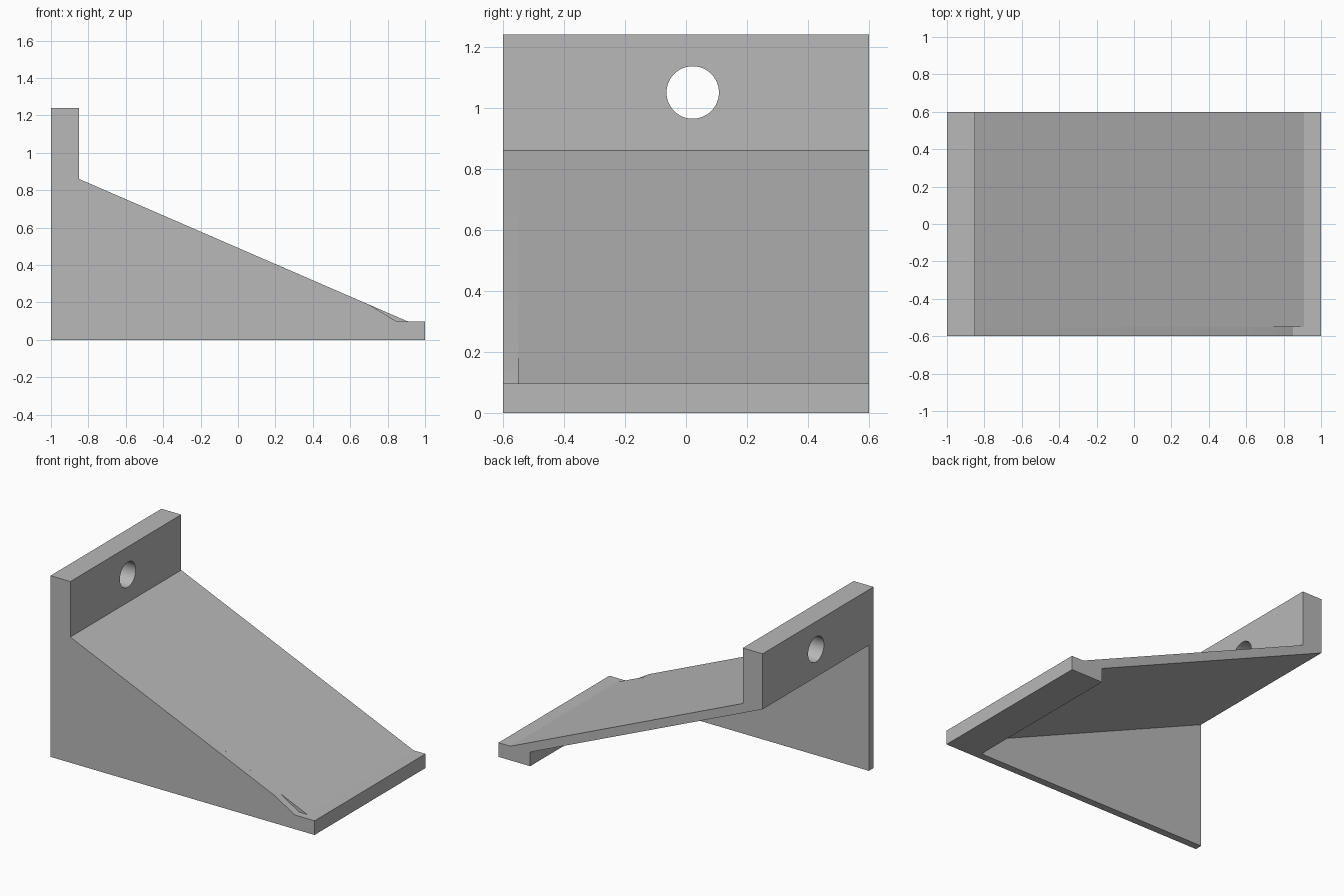
import bpy
import bmesh
import math

cube = bpy.data.objects.get("Cube")
if cube:
    bpy.data.objects.remove(cube, do_unlink=True)

grey = bpy.data.materials.new("plain grey")
grey.use_nodes = True
colour = (0.48, 0.48, 0.48, 1)
grey.diffuse_color = colour
grey.node_tree.nodes["Principled BSDF"].inputs["Base Color"].default_value = colour


def extrude_profile(name, points, y0, y1):
    """Extrude an x-z profile along y into a closed solid."""
    bm = bmesh.new()
    face = bm.faces.new([bm.verts.new((x, y0, z)) for x, z in points])
    made = bmesh.ops.extrude_face_region(bm, geom=[face])["geom"]
    moved = [v for v in made if isinstance(v, bmesh.types.BMVert)]
    bmesh.ops.translate(bm, verts=moved, vec=(0, y1 - y0, 0))
    bmesh.ops.recalc_face_normals(bm, faces=bm.faces[:])
    mesh = bpy.data.meshes.new(name)
    bm.to_mesh(mesh)
    bm.free()
    mesh.materials.append(grey)
    ob = bpy.data.objects.new(name, mesh)
    bpy.context.collection.objects.link(ob)
    return ob


def combine(target, tool, operation):
    """Apply a boolean, then remove the tool object."""
    bpy.context.view_layer.objects.active = target
    mod = target.modifiers.new(operation.lower(), "BOOLEAN")
    mod.operation = operation
    mod.solver = "EXACT"
    mod.object = tool
    bpy.ops.object.modifier_apply(modifier=mod.name)
    bpy.data.objects.remove(tool, do_unlink=True)


top, bend, lip = 1.24, 0.86, 0.097
wall_x = -0.85
inner_y = -0.55

# Upright plate, sloping deck and front lip share one profile
bracket = extrude_profile("ramp_bracket", [
    (-1, top), (wall_x, top), (wall_x, bend), (0.91, lip), (1, lip),
    (1, 0), (0.76, 0), (0.76, lip), (-1, bend)], inner_y, 0.6)

# Side web, with a small relief cut where the slope meets the lip
web = extrude_profile("side_web", [
    (-1, top), (wall_x, top), (wall_x, bend), (0.7, 0.188), (0.85, lip),
    (1, lip), (1, 0), (-1, 0)], -0.6, inner_y)
combine(bracket, web, "UNION")

# Mounting hole through the upright plate
bpy.ops.mesh.primitive_cylinder_add(
    vertices=48, radius=0.086, depth=0.5,
    location=(-0.93, 0.022, 1.05), rotation=(0, math.pi / 2, 0))
hole = bpy.context.object
hole.name = "hole_cutter"
hole.hide_render = True
hole.data.materials.append(grey)
combine(bracket, hole, "DIFFERENCE")

# Smooth the hole, keep the other edges sharp
bpy.ops.object.select_all(action="DESELECT")
bracket.select_set(True)
bpy.context.view_layer.objects.active = bracket
bpy.ops.object.shade_smooth_by_angle(angle=math.radians(20))
